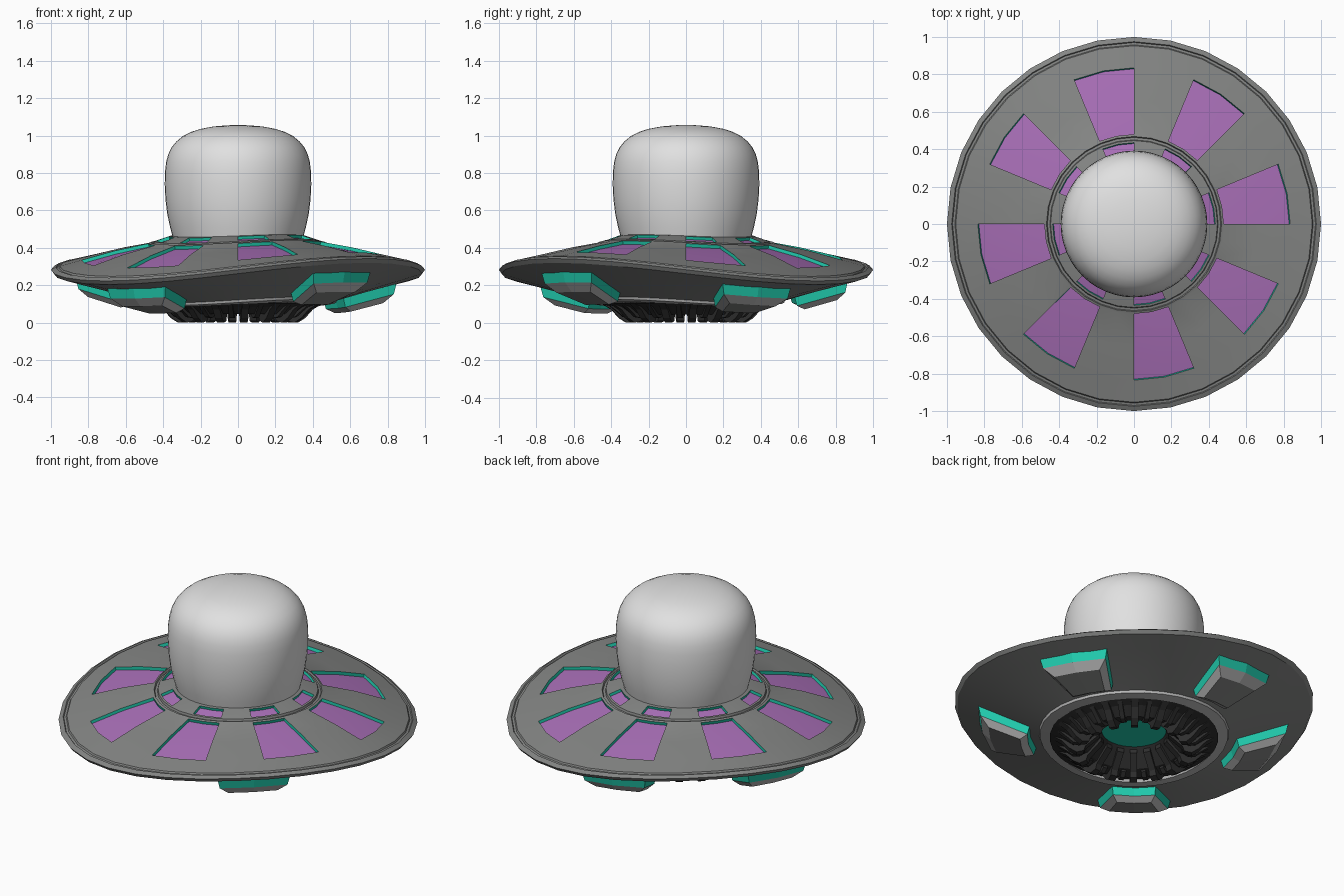
import bpy, bmesh, math
from math import sin, cos, radians, pi

if "Cube" in bpy.data.objects:
    bpy.data.objects.remove(bpy.data.objects["Cube"])


def material(name, rgb):
    m = bpy.data.materials.new(name)
    m.diffuse_color = (*rgb, 1)
    m.use_nodes = True
    m.node_tree.nodes["Principled BSDF"].inputs["Base Color"].default_value = m.diffuse_color
    return m


GREY, LIGHT, TEAL, PURPLE, WHITE, BLACK = range(6)
MATS = [material("hull_grey", (0.235, 0.24, 0.235)),
        material("trim_light_grey", (0.50, 0.50, 0.50)),
        material("teal", (0.015, 0.60, 0.42)),
        material("purple", (0.40, 0.16, 0.48)),
        material("dome_white", (0.75, 0.75, 0.75)),
        material("grille_black", (0.028, 0.028, 0.028))]


def bend(bm):
    """Saddle-shaped warp of the saucer."""
    for v in bm.verts:
        v.co.z -= 0.12 * v.co.x * v.co.y


def finish(bm, name, smooth=0):
    bm.normal_update()
    if smooth:
        for f in bm.faces:
            f.smooth = True
        for e in bm.edges:
            e.smooth = e.calc_face_angle(0) < radians(smooth)
    me = bpy.data.meshes.new(name)
    bm.to_mesh(me)
    bm.free()
    for m in MATS:
        me.materials.append(m)
    ob = bpy.data.objects.new(name, me)
    bpy.context.collection.objects.link(ob)
    return ob


def revolve(profile, segs, mats):
    """Spin an (r, z) profile; mats gives one colour per profile span."""
    bm = bmesh.new()
    rings = [[bm.verts.new((r * cos(2 * pi * i / segs), r * sin(2 * pi * i / segs), z))
              for i in range(segs)] for r, z in profile]
    faces = {}
    for s in range(len(profile) - 1):
        a, b = rings[s], rings[s + 1]
        for i in range(segs):
            j = (i + 1) % segs
            f = bm.faces.new((a[i], b[i], b[j], a[j]))
            f.material_index = mats[s] if isinstance(mats, list) else mats
            faces[s, i] = f
    return bm, faces


# Saucer hull: grey shell with two grooves and a light ring round the opening
top = [(0.33, 0.468), (0.37, 0.461), (0.435, 0.438), (0.446, 0.435),
       (0.45, 0.422), (0.463, 0.419), (0.468, 0.429), (0.48, 0.423),
       (0.66, 0.384), (0.835, 0.335), (0.953, 0.302), (0.958, 0.293),
       (0.970, 0.290), (0.975, 0.297), (1.0, 0.283)]
under = [(0.985, 0.262), (0.86, 0.223), (0.70, 0.175), (0.53, 0.122),
         (0.525, 0.108), (0.465, 0.098), (0.45, 0.125)]
bm, faces = revolve(top + under, 32, [GREY] * 18 + [LIGHT] * 3)


# Recessed panels: purple floor and teal walls
def recess(cells, depth):
    res = bmesh.ops.extrude_face_region(bm, geom=cells)["geom"]
    caps = [g for g in res if isinstance(g, bmesh.types.BMFace)]
    for v in {v for f in caps for v in f.verts}:
        k = 1 - 0.3 * depth / math.hypot(v.co.x, v.co.y)
        v.co = (v.co.x * k, v.co.y * k, v.co.z - depth)
    for f in caps:
        f.material_index = PURPLE
        for e in f.edges:
            for w in e.link_faces:
                if w not in caps:
                    w.material_index = TEAL
    for f in cells:
        if f.is_valid and f not in caps:
            bm.faces.remove(f)


for k in range(0, 32, 4):
    recess([faces[s, k + i] for s in (7, 8) for i in (0, 1)], 0.018)
    recess([faces[1, k + i] for i in (0, 1)], 0.016)
bend(bm)
finish(bm, "saucer_hull", 25)

# Dome: rounded crown on a slightly tapered body
dome = [(0, 1.057), (0.06, 1.055), (0.13, 1.049), (0.20, 1.036), (0.25, 1.020),
        (0.295, 0.997), (0.33, 0.968), (0.355, 0.937), (0.373, 0.90),
        (0.384, 0.86), (0.390, 0.81), (0.392, 0.74), (0.388, 0.66),
        (0.378, 0.58), (0.363, 0.51), (0.347, 0.45)]
bm, _ = revolve(dome, 48, WHITE)
bmesh.ops.remove_doubles(bm, verts=bm.verts[:], dist=1e-5)
finish(bm, "dome", 40)


# Five chamfered pods under the hull
def hull_z(r):
    return 0.115 + 0.3 * (r - 0.5)


def sector(bm, az, r0, r1, h0, h1, drop):
    pts = [(r0, -h0), (r0, 0), (r0, h0), (r1, h1), (r1, 0), (r1, -h1)]
    return [bm.verts.new((r * cos(radians(az + a)), r * sin(radians(az + a)),
                          hull_z(r) - drop)) for r, a in pts]


for n, az in enumerate((26.5, 96.5, 162, 230, 311)):
    bm = bmesh.new()
    loops = [sector(bm, az, 0.58, 0.872, 12, 13.6, -0.012),
             sector(bm, az, 0.595, 0.857, 11.3, 12.8, 0.05),
             sector(bm, az, 0.635, 0.81, 8.6, 9.8, 0.082)]
    for a, b, mat in ((loops[0], loops[1], TEAL), (loops[1], loops[2], LIGHT)):
        for i in range(6):
            j = (i + 1) % 6
            bm.faces.new((a[i], a[j], b[j], b[i])).material_index = mat
    for loop, mat in ((loops[0], TEAL), (loops[2], GREY)):
        for q in ((0, 1, 4, 5), (1, 2, 3, 4)):
            bm.faces.new([loop[i] for i in q]).material_index = mat
    bmesh.ops.recalc_face_normals(bm, faces=bm.faces[:])
    bend(bm)
    finish(bm, f"under_pod_{n + 1}")

# Black engine bowl with a recessed teal light in the middle
bowl = [(0.47, 0.105), (0.40, 0.085), (0.34, 0.045), (0.27, 0.06),
        (0.20, 0.13), (0.18, 0.15), (0.0, 0.15)]
bm, _ = revolve(bowl, 32, [BLACK] * 5 + [TEAL])
bmesh.ops.remove_doubles(bm, verts=bm.verts[:], dist=1e-5)
finish(bm, "engine_bowl")

# Radial ribs, long and short alternating
long_rib = [(0.45, 0.10), (0.40, 0.07), (0.36, 0.025), (0.32, 0.0),
            (0.28, 0.01), (0.27, 0.04), (0.19, 0.115), (0.19, 0.145), (0.44, 0.125)]
short_rib = [(0.44, 0.10), (0.38, 0.055), (0.35, 0.03), (0.31, 0.025),
             (0.28, 0.045), (0.28, 0.10), (0.42, 0.12)]
bm = bmesh.new()
for k in range(32):
    prof, w = ((long_rib, 0.02), (short_rib, 0.013))[k % 2]
    a = 2 * pi * (k + 0.5) / 32
    sides = [[bm.verts.new((r * cos(a) - s * w * sin(a), r * sin(a) + s * w * cos(a), z))
              for r, z in prof] for s in (-1, 1)]
    bm.faces.new(sides[0])
    bm.faces.new(sides[1][::-1])
    for i in range(len(prof)):
        j = (i + 1) % len(prof)
        bm.faces.new((sides[0][i], sides[1][i], sides[1][j], sides[0][j]))
for f in bm.faces:
    f.material_index = BLACK
bmesh.ops.recalc_face_normals(bm, faces=bm.faces[:])
finish(bm, "engine_ribs")
